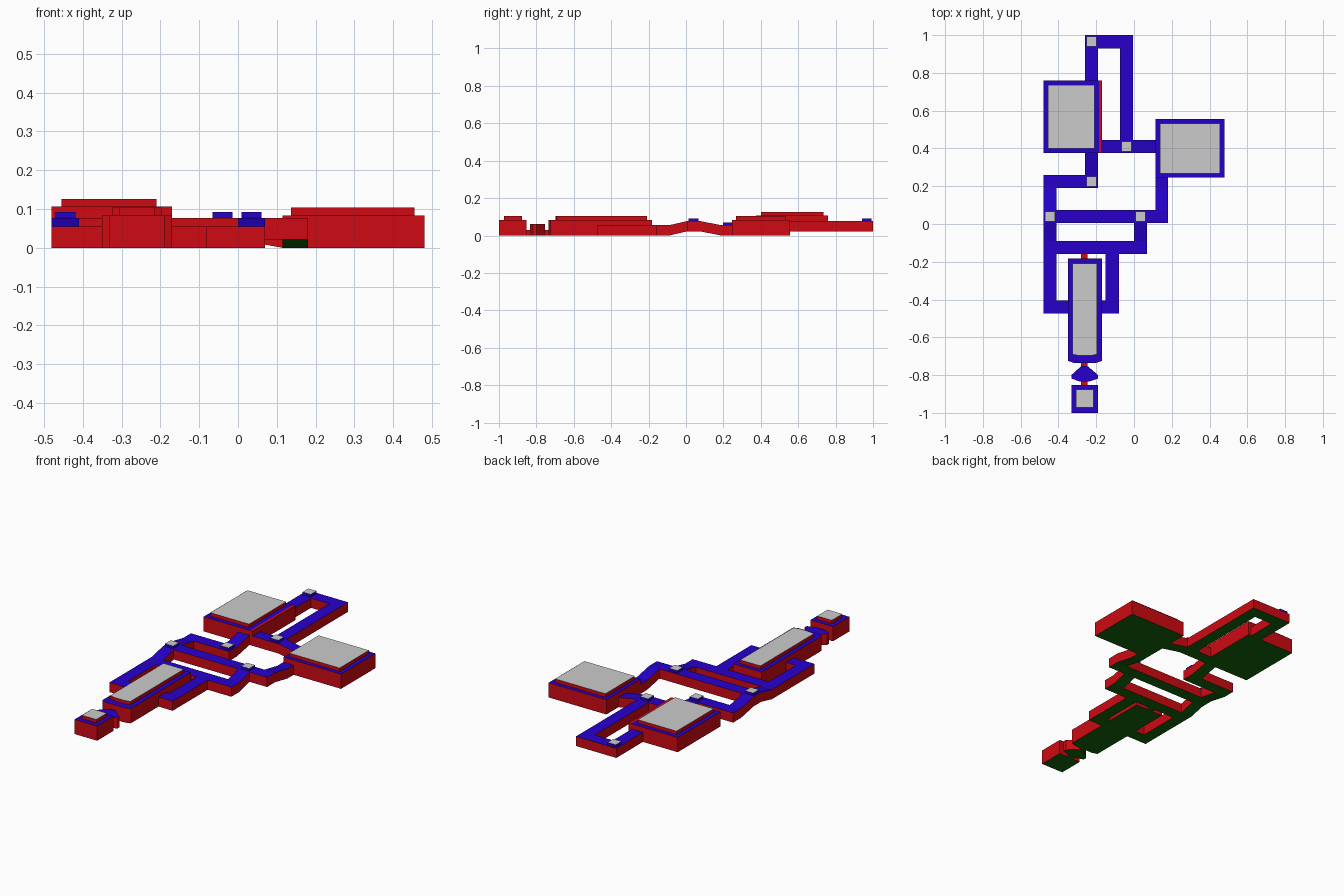
import bpy, bmesh

def mat(name, col):
    m = bpy.data.materials.new(name)
    m.diffuse_color = col
    return m

BLUE = mat("floor_blue", (0.02, 0.0, 0.6, 1))
RED = mat("wall_red", (0.62, 0.003, 0.006, 1))
GREEN = mat("base_green", (0.005, 0.13, 0.003, 1))
GREY = mat("cap_grey", (0.57, 0.55, 0.56, 1))

def prism(name, outline, height, top=BLUE, side=RED, bottom=GREEN):
    """Vertical prism over a counter-clockwise outline of (x, y, base z)."""
    bm = bmesh.new()
    lo = [bm.verts.new(p) for p in outline]
    hi = [bm.verts.new((x, y, z + height)) for x, y, z in outline]
    n = len(lo)
    bm.faces.new(hi).material_index = 0
    bm.faces.new(lo[::-1]).material_index = 2
    for i in range(n):
        j = (i + 1) % n
        bm.faces.new((lo[i], lo[j], hi[j], hi[i])).material_index = 1
    me = bpy.data.meshes.new(name)
    bm.to_mesh(me)
    bm.free()
    for m in (top, side, bottom):
        me.materials.append(m)
    ob = bpy.data.objects.new(name, me)
    bpy.context.collection.objects.link(ob)
    return ob

def rect(x0, x1, y0, y1, z=0.0):
    return [(x0, y0, z), (x1, y0, z), (x1, y1, z), (x0, y1, z)]

# Rooms: body with a raised grey-topped cap
H = 0.022          # raised level
def room(name, x0, x1, y0, y1, z, cap):
    prism(name, rect(x0, x1, y0, y1, z), 0.084)
    prism(name + "_cap", rect(*cap, z + 0.084), 0.02, top=GREY)

room("west_room", -0.48, -0.185, 0.375, 0.76, H, (-0.455, -0.21, 0.40, 0.735))
room("east_room", 0.115, 0.48, 0.245, 0.555, 0, (0.137, 0.455, 0.267, 0.532))
room("entry_room", -0.332, -0.19, -1.0, -0.853, 0, (-0.307, -0.215, -0.972, -0.877))
prism("west_room_edge", rect(-0.185, -0.17, 0.375, 0.76, H), 0.084, top=RED)

# Long hall with slightly bowed front
prism("long_hall", [(-0.35, -0.725, 0), (-0.32, -0.735, 0), (-0.20, -0.735, 0),
                    (-0.17, -0.725, 0), (-0.17, -0.183, 0), (-0.35, -0.183, 0)], 0.084)
prism("long_hall_cap", [(-0.325, -0.69, 0.084), (-0.29, -0.697, 0.084), (-0.23, -0.697, 0.084),
                        (-0.197, -0.69, 0.084), (-0.197, -0.208, 0.084), (-0.325, -0.208, 0.084)],
      0.02, top=GREY)

# Corridors: x0, x1, y0, y1, start level, end level, ramp axis
corridors = [
    (-0.48, -0.41, -0.475, -0.09, 0, 0, "y"),
    (-0.48, -0.41, -0.09, 0.005, 0, H, "y"),
    (-0.48, 0.18, 0.005, 0.075, H, H, "y"),
    (-0.48, -0.41, 0.075, 0.19, H, 0, "y"),
    (-0.48, -0.19, 0.19, 0.26, 0, 0, "y"),
    (-0.26, -0.19, 0.26, 0.375, 0, H, "y"),
    (-0.26, -0.19, 0.76, 0.93, H, H, "y"),
    (-0.26, -0.005, 0.93, 1.0, H, H, "y"),
    (-0.075, -0.005, 0.445, 0.93, H, H, "y"),
    (-0.17, -0.005, 0.375, 0.445, H, H, "y"),
    (-0.005, 0.115, 0.375, 0.445, H, 0, "x"),
    (0.115, 0.18, 0.075, 0.19, H, 0, "y"),
    (0.115, 0.18, 0.19, 0.245, 0, 0, "y"),
    (-0.41, 0.07, -0.16, -0.09, 0, 0, "y"),
    (0.0, 0.07, -0.09, 0.005, 0, H, "y"),
    (-0.41, -0.35, -0.475, -0.405, 0, 0, "y"),
    (-0.15, -0.08, -0.475, -0.16, 0, 0, "y"),
    (-0.17, -0.15, -0.475, -0.405, 0, 0, "y"),
]
for i, (x0, x1, y0, y1, a, b, axis) in enumerate(corridors):
    z = (a, a, b, b) if axis == "y" else (a, b, b, a)
    pts = [(p[0], p[1], z[k]) for k, p in enumerate(rect(x0, x1, y0, y1))]
    prism(f"corridor_{i + 1}", pts, 0.055)

# Small junction markers
for i, (x, y, z) in enumerate([(-0.225, 0.967, H), (-0.04, 0.41, H), (-0.225, 0.225, 0),
                               (-0.445, 0.04, H), (0.035, 0.04, H)]):
    s = 0.026
    prism(f"marker_{i + 1}", rect(x - s, x + s, y - s, y + s, z + 0.055), 0.015,
          top=GREY, side=BLUE)

# Arrow-shaped vestibule and narrow red links
prism("vestibule", [(-0.332, -0.818, 0), (-0.29, -0.833, 0), (-0.235, -0.833, 0),
                    (-0.19, -0.818, 0), (-0.19, -0.80, 0), (-0.245, -0.753, 0),
                    (-0.28, -0.753, 0), (-0.332, -0.80, 0)], 0.062)
for name, y0, y1 in (("hall_link", -0.183, -0.16), ("front_link", -0.753, -0.735),
                     ("entry_link", -0.853, -0.833)):
    prism(name, rect(-0.28, -0.245, y0, y1), 0.03, top=RED)
